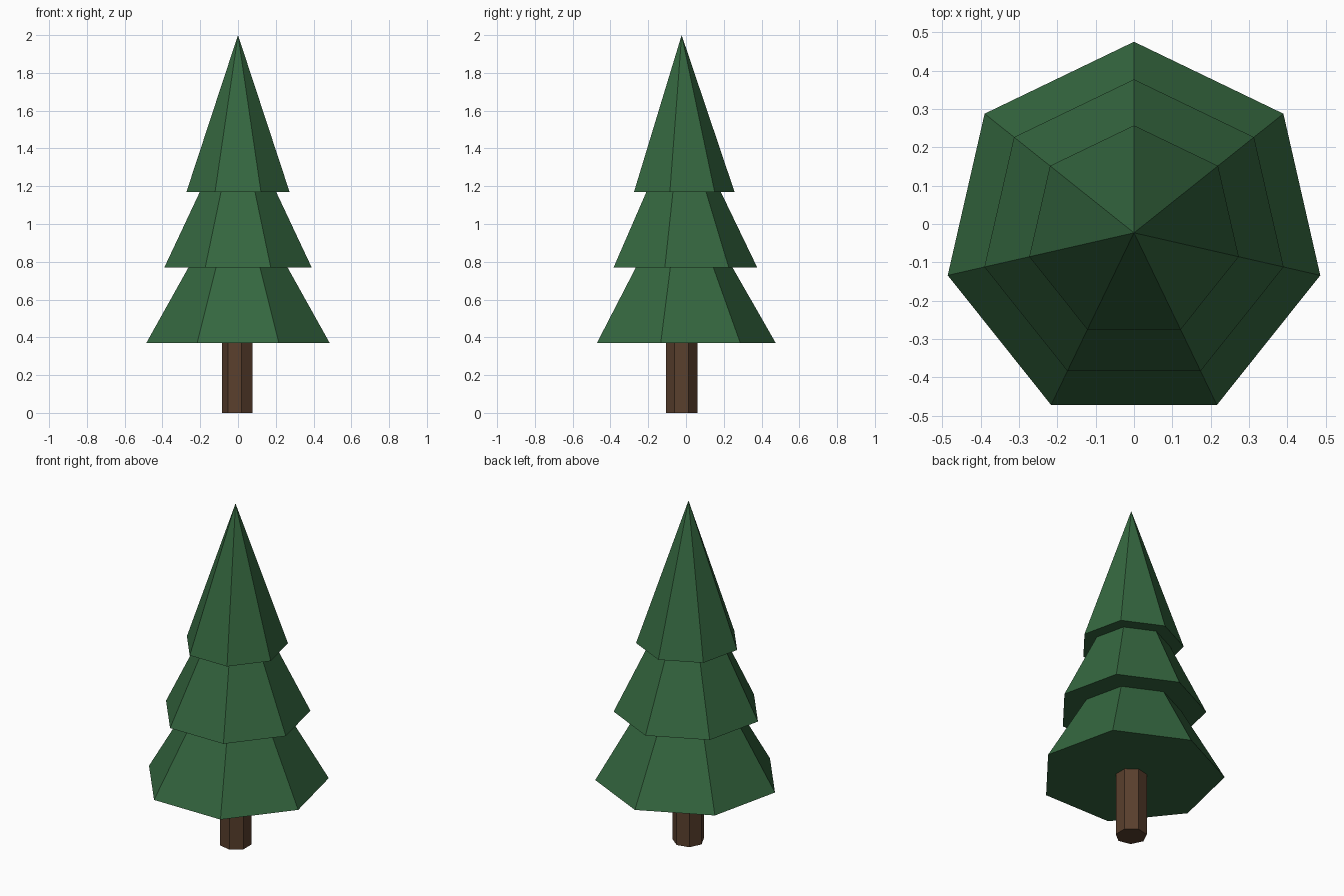
import bpy
import math

if "Cube" in bpy.data.objects:
    bpy.data.objects.remove(bpy.data.objects["Cube"])

SIDES = 7
CENTRE_Y = -0.023


def material(name, colour):
    mat = bpy.data.materials.new(name)
    mat.diffuse_color = colour
    mat.use_nodes = True
    mat.node_tree.nodes["Principled BSDF"].inputs["Base Color"].default_value = mat.diffuse_color
    return mat


def finish(name, mat):
    obj = bpy.context.object
    obj.name = name
    obj.data.materials.append(mat)


green = material("needles", (0.035, 0.135, 0.05, 1))
brown = material("bark", (0.10, 0.05, 0.026, 1))

# Trunk: seven-sided post, one corner pointing to -x, ending inside the foliage
trunk_height = 0.45
bpy.ops.mesh.primitive_cylinder_add(
    vertices=SIDES, radius=0.085, depth=trunk_height,
    location=(0, CENTRE_Y, trunk_height / 2), rotation=(0, 0, math.pi / 2))
finish("trunk", brown)

# Foliage: three overlapping seven-sided cones (base height, radius, tip height)
tiers = {
    "lower_branches": (0.37, 0.498, 1.24),
    "middle_branches": (0.77, 0.40, 1.60),
    "top_branches": (1.17, 0.28, 2.0),
}
for name, (base, radius, tip) in tiers.items():
    bpy.ops.mesh.primitive_cone_add(
        vertices=SIDES, radius1=radius, radius2=0, depth=tip - base,
        location=(0, CENTRE_Y, (base + tip) / 2))
    finish(name, green)
